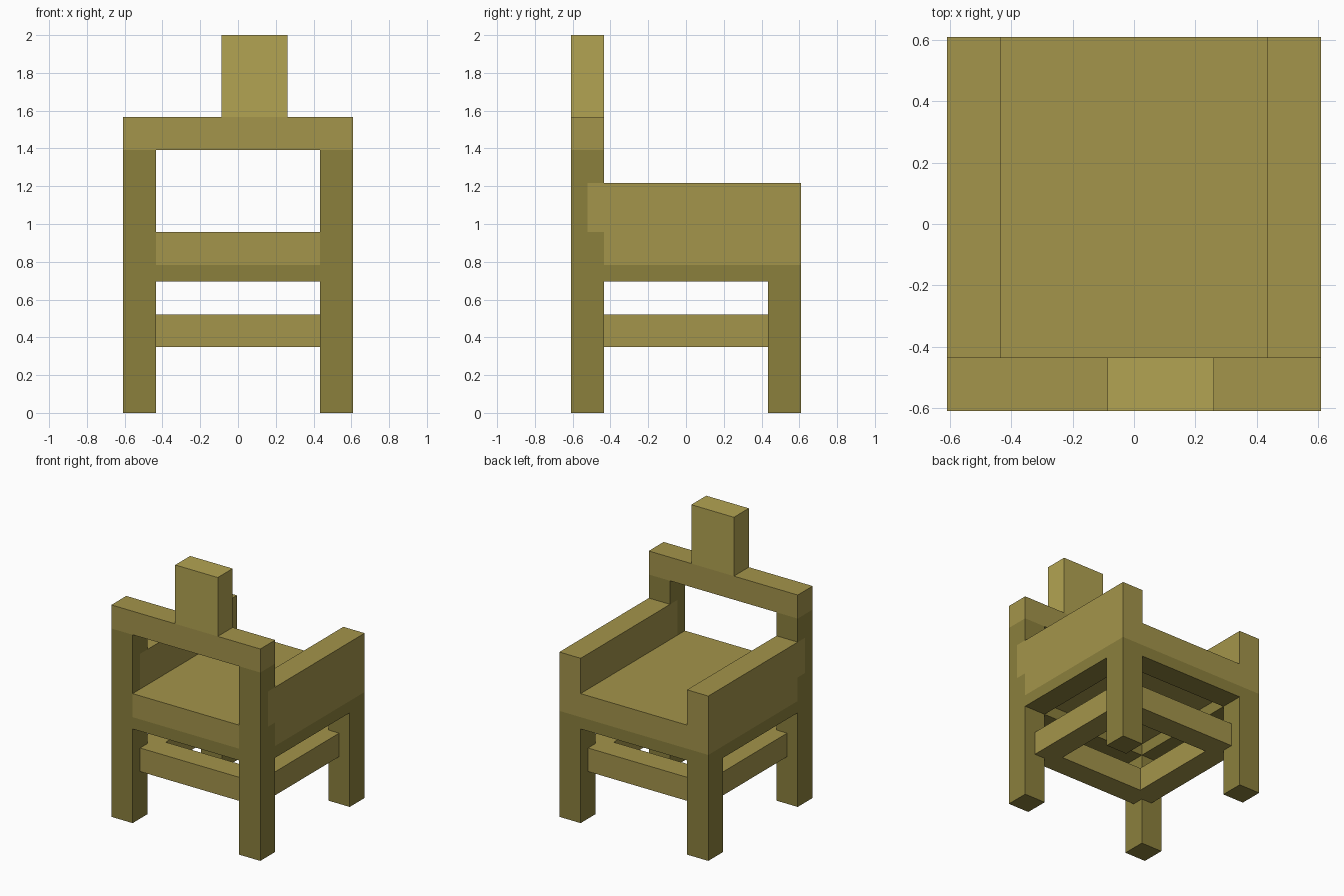
import bpy

if "Cube" in bpy.data.objects:
    bpy.data.objects.remove(bpy.data.objects["Cube"])

U = 2 / 23  # block module


def material(name, rgb):
    m = bpy.data.materials.new(name)
    m.diffuse_color = [(c / 255) ** 2.2 for c in rgb] + [1]
    m.use_nodes = True
    m.node_tree.nodes["Principled BSDF"].inputs["Base Color"].default_value = m.diffuse_color
    return m


DARK = material("dark_wood", (138, 127, 63))
MID = material("mid_wood", (162, 147, 76))
LIGHT = material("light_wood", (177, 162, 83))


def box(name, x, y, z, mat):
    """Box from (min, max) ranges given in modules."""
    bpy.ops.mesh.primitive_cube_add(size=1)
    o = bpy.context.object
    o.name = name
    for v in o.data.vertices:
        v.co = [(r[0] + (r[1] - r[0]) * (c + 0.5)) * U for r, c in zip((x, y, z), v.co)]
    o.data.materials.append(mat)
    return o


def pair(name, x, y, z, mat):
    """The same box on both sides of x = 0."""
    box(name + "_right", x, y, z, mat)
    box(name + "_left", (-x[1], -x[0]), y, z, mat)


# Posts under the backrest, with the arm let into a notch
pair("post_lower", (5, 7), (-7, -5), (0, 11), DARK)
pair("post_notch", (5, 7), (-7, -6), (11, 14), DARK)
pair("post_upper", (5, 7), (-7, -5), (14, 16), DARK)

# Short legs on the open side
pair("short_leg", (5, 7), (5, 7), (0, 9), DARK)

# Apron frame below the seat
pair("side_apron", (5, 7), (-5, 5), (8, 9), DARK)
box("front_apron", (-5, 5), (-7, -5), (8, 9), DARK)
box("rear_apron", (-5, 5), (5, 7), (8, 9), DARK)

# Seat and solid arms
box("seat", (-5, 5), (-7, 7), (9, 11), MID)
pair("arm_base", (5, 7), (-5, 7), (9, 11), MID)
pair("arm_top", (5, 7), (-6, 7), (11, 14), MID)

# Inset stretchers between the legs
pair("side_stretcher", (4, 6), (-5, 5), (4, 6), MID)
box("front_stretcher", (-5, 5), (-6, -4), (4, 6), MID)
box("rear_stretcher", (-5, 5), (4, 6), (4, 6), MID)

# Backrest rail and off-centre top block
box("top_rail", (-7, 7), (-7, -5), (16, 18), MID)
box("top_block", (-1, 3), (-7, -5), (18, 23), LIGHT)
